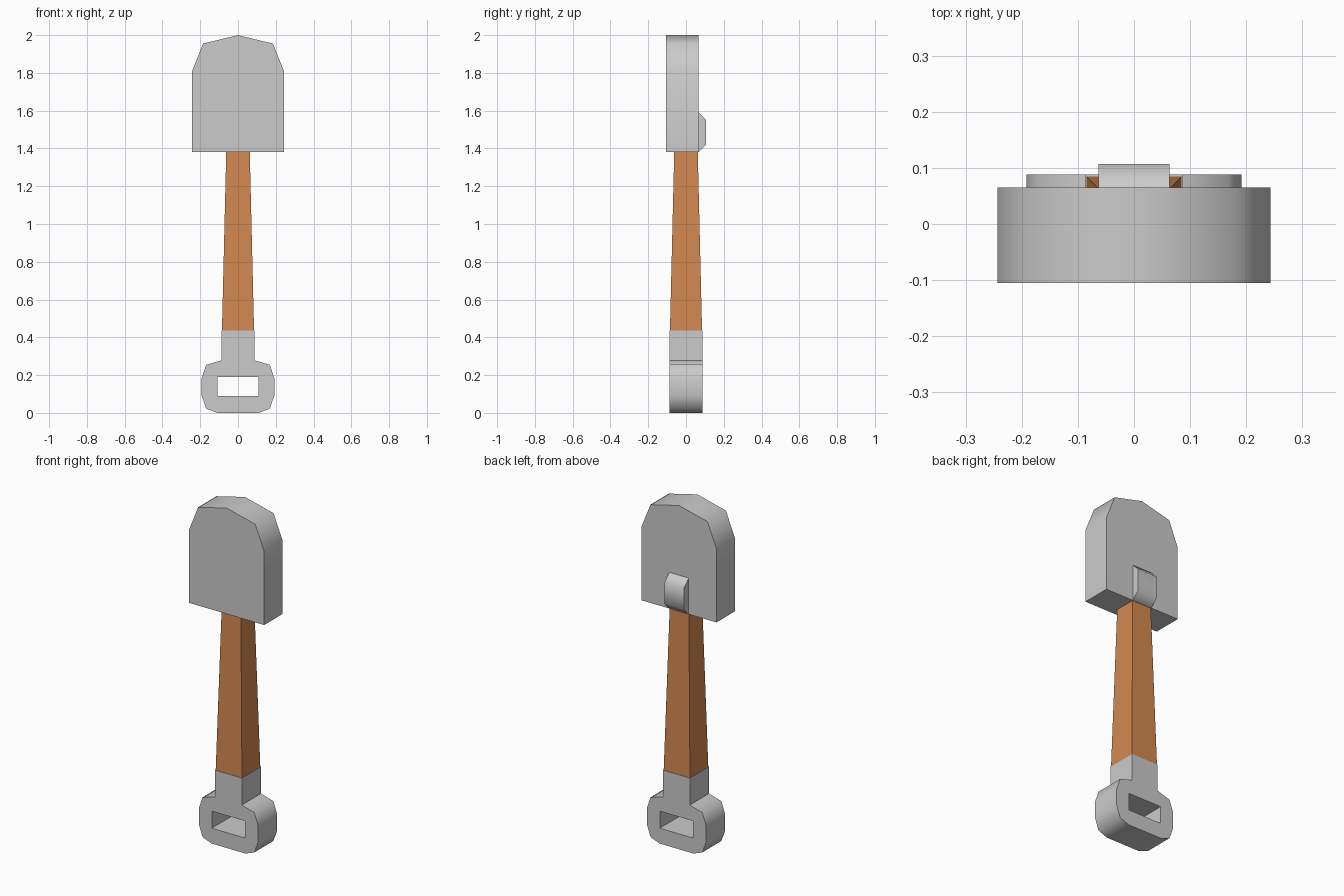
import bpy, bmesh, math

if "Cube" in bpy.data.objects:
    bpy.data.objects.remove(bpy.data.objects["Cube"])


def finish(obj):
    """Recalculate normals and smooth the shallow edges."""
    bm = bmesh.new()
    bm.from_mesh(obj.data)
    bmesh.ops.remove_doubles(bm, verts=bm.verts, dist=1e-5)
    bmesh.ops.recalc_face_normals(bm, faces=bm.faces)
    bm.to_mesh(obj.data)
    bm.free()
    bpy.ops.object.select_all(action='DESELECT')
    obj.select_set(True)
    bpy.context.view_layer.objects.active = obj
    bpy.ops.object.shade_smooth_by_angle(angle=math.radians(60))


def mirrored(half):
    """Close a right-hand half outline by mirroring it over x = 0."""
    return half + [(-x, z) for x, z in reversed(half) if x > 0]


def plate(name, outlines, place):
    """Extrude flat outlines (the second one is a hole) between two sides.
    place(u, v, side) gives the position for side 0 or 1."""
    bm = bmesh.new()
    edges = []
    for pts in outlines:
        a = [bm.verts.new(place(u, v, 0)) for u, v in pts]
        b = [bm.verts.new(place(u, v, 1)) for u, v in pts]
        n = len(pts)
        for i in range(n):
            j = (i + 1) % n
            bm.faces.new((a[i], a[j], b[j], b[i]))
        edges.append([[bm.edges.get((r[i], r[(i + 1) % n])) for i in range(n)]
                      for r in (a, b)])
    for side in (0, 1):
        rim = [e for loop in edges for e in loop[side]]
        bmesh.ops.triangle_fill(bm, edges=rim, use_beauty=True)
    mesh = bpy.data.meshes.new(name)
    bm.to_mesh(mesh)
    bm.free()
    obj = bpy.data.objects.new(name, mesh)
    bpy.context.collection.objects.link(obj)
    finish(obj)
    return obj


# Blade: thick slab with a rounded tip
blade = mirrored([(0.243, 1.38), (0.243, 1.81), (0.185, 1.955), (0, 2.0)])
plate("blade", [blade], lambda x, z, s: (x, (-0.105, 0.065)[s], z))

# Socket: chamfered bump on the back of the blade
bump = [(0.05, 1.38), (0.065, 1.38), (0.107, 1.42),
        (0.107, 1.55), (0.065, 1.592), (0.05, 1.592)]
plate("socket", [bump], lambda y, z, s: ((-0.063, 0.063)[s], y, z))

# Grip: collar and D-shaped handle with a rectangular hole
grip = mirrored([(0.11, 0.0), (0.168, 0.022), (0.192, 0.09), (0.192, 0.185),
                 (0.168, 0.255), (0.087, 0.278), (0.087, 0.435)])
hole = mirrored([(0.108, 0.09), (0.108, 0.19)])
plate("grip", [grip, hole], lambda x, z, s: (x, (-0.088, 0.088)[s], z))

# Shaft: tapered square wooden pole
bpy.ops.mesh.primitive_cone_add(
    vertices=4, radius1=0.085 * math.sqrt(2), radius2=0.062 * math.sqrt(2),
    depth=0.955, location=(0, 0, 0.9125), rotation=(0, 0, math.pi / 4))
shaft = bpy.context.object
shaft.name = "shaft"
wood = bpy.data.materials.new("wood")
wood.diffuse_color = (0.65, 0.25, 0.08, 1)
wood.use_nodes = True
wood.node_tree.nodes["Principled BSDF"].inputs["Base Color"].default_value = wood.diffuse_color
shaft.data.materials.append(wood)
